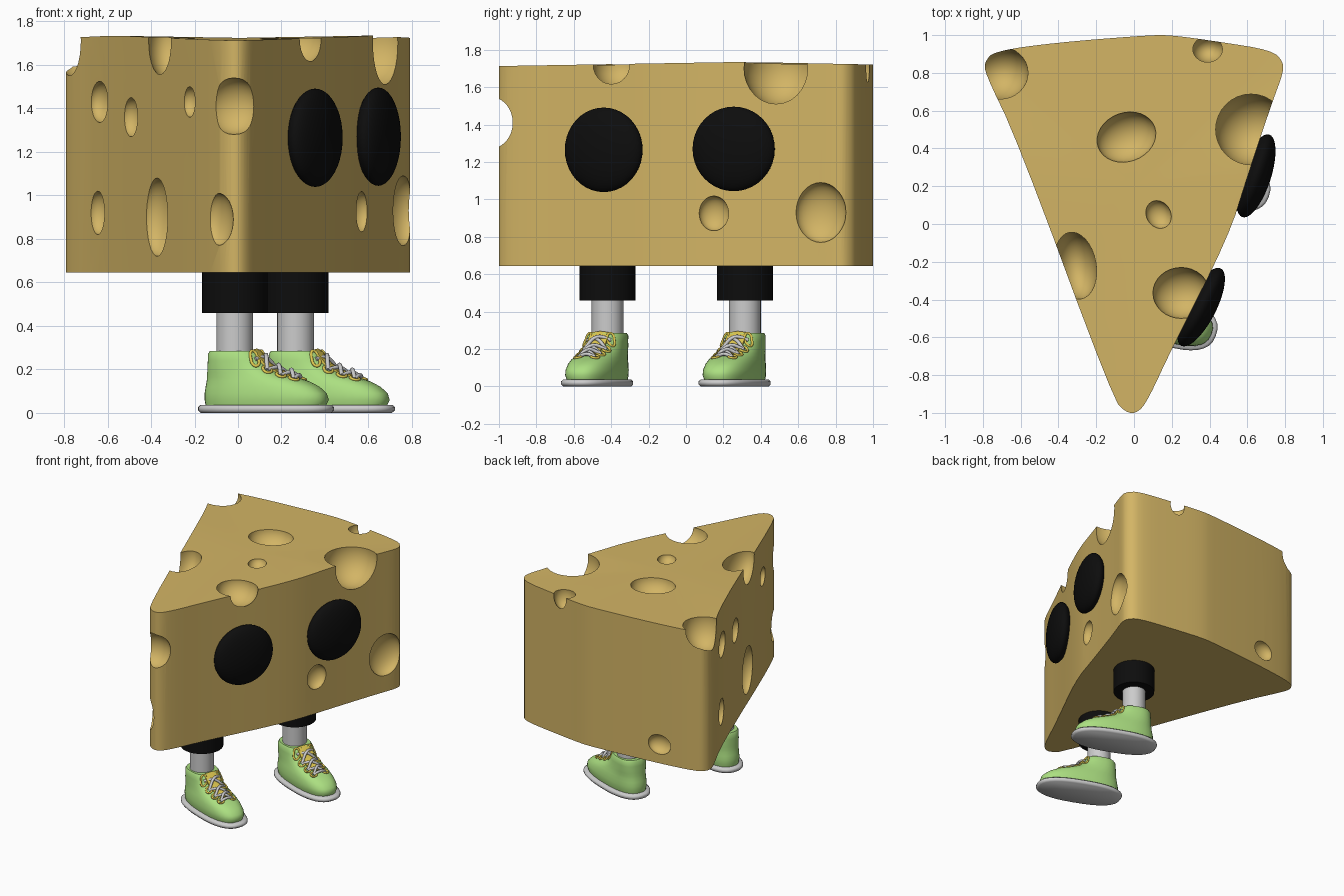
import bpy, bmesh, math
from mathutils import Matrix, Vector
from mathutils.bvhtree import BVHTree

if "Cube" in bpy.data.objects:
    bpy.data.objects.remove(bpy.data.objects["Cube"])


def mat(name, rgb):
    m = bpy.data.materials.new(name)
    m.diffuse_color = (*rgb, 1)
    m.use_nodes = True
    m.node_tree.nodes["Principled BSDF"].inputs["Base Color"].default_value = m.diffuse_color
    return m


CHEESE = mat("cheese", (0.65, 0.46, 0.13))
BLACK = mat("black", (0.004, 0.004, 0.004))
GREEN = mat("green", (0.41, 0.74, 0.22))
YELLOW = mat("yellow", (0.74, 0.58, 0.08))


def add(name, bm, material=None, angle=40):
    bmesh.ops.recalc_face_normals(bm, faces=bm.faces)
    me = bpy.data.meshes.new(name)
    bm.to_mesh(me)
    bm.free()
    ob = bpy.data.objects.new(name, me)
    bpy.context.collection.objects.link(ob)
    if material:
        me.materials.append(material)
    smooth(ob, angle)
    return ob


def smooth(ob, angle):
    bpy.ops.object.select_all(action='DESELECT')
    ob.select_set(True)
    bpy.context.view_layer.objects.active = ob
    bpy.ops.object.shade_smooth_by_angle(angle=math.radians(angle))


def loft(rings):
    """Skin a stack of equal-length point rings and cap both ends."""
    bm = bmesh.new()
    rows = [[bm.verts.new(p) for p in r] for r in rings]
    n = len(rows[0])
    for a, b in zip(rows, rows[1:]):
        for i in range(n):
            bm.faces.new((a[i], a[(i + 1) % n], b[(i + 1) % n], b[i]))
    bm.faces.new(rows[0][::-1])
    bm.faces.new(rows[-1])
    return bm


def ellipsoid(bm, centre, radii, turn=0, seg=32):
    m = (Matrix.Translation(centre) @ Matrix.Rotation(math.radians(turn), 4, 'Z')
         @ Matrix.Diagonal((*radii, 1)))
    bmesh.ops.create_uvsphere(bm, u_segments=seg, v_segments=seg // 2, radius=1, matrix=m)


# cheese wedge: rounded triangular outline with a slightly bowed top
outline = [(-.04, -1), (.02, -1), (.075, -.93), (.2, -.66), (.5, -.07), (.6, .25),
           (.73, .64), (.79, .8), (.79, .86), (.73, .92), (.45, .965), (.2, 1), (.08, 1),
           (-.42, .96), (-.74, .915), (-.79, .86), (-.79, .8), (-.62, .45), (-.11, -.93)]
pts = [Vector(p) for p in outline]
for _ in range(2):
    pts = [q for a, b in zip(pts, pts[1:] + pts[:1])
           for q in (a.lerp(b, .25), a.lerp(b, .75))]


def top_z(y):
    return 1.735 - (.017 * (.3 - y) if y < .3 else .02 * (y - .3))


bm = loft([[(p.x, p.y, .645) for p in pts], [(p.x, p.y, top_z(p.y)) for p in pts]])
bm.faces.ensure_lookup_table()
bmesh.ops.poke(bm, faces=[bm.faces[-1]])
wedge = add("cheese_wedge", bm, CHEESE)

# holes: centre, radii (across face, along face, height), turn about z
holes = [
    ((-.63, .47, 1.43), (.06, .10, .095), 22), ((-.49, .10, 1.36), (.06, .085, .09), 21),
    ((-.22, -.62, 1.43), (.05, .07, .07), 21), ((-.64, .49, .92), (.06, .08, .10), 22),
    ((-.37, -.22, .90), (.09, .14, .18), 21), ((-.09, -.95, .89), (.055, .10, .12), 30),
    ((-.02, -1.0, 1.41), (.13, .105, .13), 0),
    ((-.31, -.22, 1.71), (.11, .18, .18), 10), ((-.71, .80, 1.71), (.15, .14, .18), 0),
    ((-.04, .46, 1.73), (.16, .13, .12), 20), ((.13, .05, 1.73), (.065, .077, .06), 30),
    ((.62, .50, 1.70), (.19, .19, .20), 0), ((.25, -.365, 1.72), (.15, .135, .13), 0),
    ((.39, .925, 1.70), (.08, .07, .10), 0),
    ((.565, .15, .925), (.06, .083, .093), -18), ((.76, .72, .93), (.09, .14, .16), -19),
    ((-.44, .95, .79), (.09, .06, .075), 5),
]
bm = bmesh.new()
for c, r, t in holes:
    ellipsoid(bm, c, r, t)
cutter = add("hole_cutter", bm, CHEESE)
mod = wedge.modifiers.new("holes", 'BOOLEAN')
mod.object, mod.operation, mod.solver = cutter, 'DIFFERENCE', 'EXACT'
mod.use_self = True
bpy.context.view_layer.objects.active = wedge
bpy.ops.object.modifier_apply(modifier="holes")
bpy.data.objects.remove(cutter)
smooth(wedge, 35)

# eyes: flattened balls on the right face
for name, c, t in (("front_eye", (.355, -.44, 1.265), -27), ("back_eye", (.645, .255, 1.27), -18)):
    bm = bmesh.new()
    ellipsoid(bm, c, (.08, .23, .226), t, 40)
    add(name, bm, BLACK)


def ring(u0, u1, w, z, n=36):
    """Superellipse foot section from heel u0 to toe u1, half width w."""
    out = []
    for i in range(n):
        a = 2 * math.pi * i / n
        c, s = math.cos(a), math.sin(a)
        e = 2 / 2.5
        out.append(((u0 + u1) / 2 + (u1 - u0) / 2 * math.copysign(abs(c) ** e, c),
                    w * math.copysign(abs(s) ** e, s), z))
    return out


def cylinder(name, x, y, r, z0, z1, material=None):
    bm = bmesh.new()
    bmesh.ops.create_cone(bm, cap_ends=True, segments=32, radius1=r, radius2=r, depth=z1 - z0,
                          matrix=Matrix.Translation((x, y, (z0 + z1) / 2)))
    add(name, bm, material)


def tube(name, points, radius, M, material=None, cyclic=False):
    cu = bpy.data.curves.new(name, 'CURVE')
    cu.dimensions = '3D'
    cu.bevel_depth, cu.bevel_resolution, cu.resolution_u = radius, 2, 6
    cu.use_fill_caps = True
    sp = cu.splines.new('BEZIER')
    sp.bezier_points.add(len(points) - 1)
    for bp, p in zip(sp.bezier_points, points):
        bp.co = M @ Vector(p)
        bp.handle_left_type = bp.handle_right_type = 'AUTO'
    sp.use_cyclic_u = cyclic
    ob = bpy.data.objects.new(name, cu)
    bpy.context.collection.objects.link(ob)
    if material:
        cu.materials.append(material)
    bpy.ops.object.select_all(action='DESELECT')
    ob.select_set(True)
    bpy.context.view_layer.objects.active = ob
    bpy.ops.object.convert(target='MESH')


# shoe sections: heel, toe, half width, height
BODY = [(-.135, .44, .118, .03), (-.14, .455, .126, .06), (-.14, .445, .126, .09),
        (-.135, .41, .123, .12), (-.13, .36, .118, .145), (-.128, .29, .113, .165),
        (-.126, .225, .110, .187), (-.125, .18, .108, .21), (-.122, .15, .106, .24),
        (-.12, .13, .105, .272), (-.112, .12, .097, .285)]
SOLE = [(-.16, .465, .138, 0), (-.17, .48, .148, .012), (-.17, .48, .148, .026),
        (-.16, .468, .138, .036)]

for side, x, y in (("front", -.015, -.42), ("back", .265, .315)):
    # leg and cuff
    cylinder(side + "_cuff", x, y, .15, .46, .66, BLACK)
    cylinder(side + "_leg", x, y, .085, .2, .48)
    M = Matrix.Translation((x, y, 0)) @ Matrix.Rotation(math.radians(-21), 4, 'Z')

    # shoe body and sole
    bm = loft([ring(*r) for r in BODY])
    tree = BVHTree.FromBMesh(bm)
    bm.transform(M)
    add(side + "_shoe", bm, GREEN, 50)
    bm = loft([ring(*r) for r in SOLE])
    bm.transform(M)
    add(side + "_sole", bm, None, 60)

    def on(u, v, lift=0.0):
        hit = tree.ray_cast(Vector((u, v, 1)), Vector((0, 0, -1)))[0]
        return Vector((u, v, hit.z + lift))

    # tongue: thick strip running down the instep
    line = [(.105, .29), (.14, .262), (.168, .225), (.215, .197), (.29, .172)]
    bm = loft([[(u - .02, -w, z - .02), (u - .02, w, z - .02), (u, w, z), (u + .004, 0, z + .006),
                (u, -w, z)] for (u, z), w in zip(line, (.05, .055, .05, .045, .03))])
    bm.transform(M)
    add(side + "_tongue", bm, YELLOW)

    # eyelets and crossed laces
    rows = [(.125, .068), (.185, .064), (.25, .058), (.31, .048)]
    for u, v in rows:
        for s in (-1, 1):
            loop = []
            for k in range(8):
                a = k * math.pi / 4
                loop.append(on(u + .02 * math.cos(a), s * v + .02 * math.sin(a), .003))
            tube(side + "_eyelet", loop, .007, M, YELLOW, True)
    for (ua, va), (ub, vb) in zip(rows[:-1], rows[1:]):
        for s in (-1, 1):
            mid = on((ua + ub) / 2, 0, .024 + .006 * s)
            tube(side + "_lace", [on(ua, s * va), mid, on(ub, -s * vb)], .010, M)
    u, v = rows[-1]
    tube(side + "_lace_bar", [on(u, -v), on(u + .005, 0, .016), on(u, v)], .010, M)
